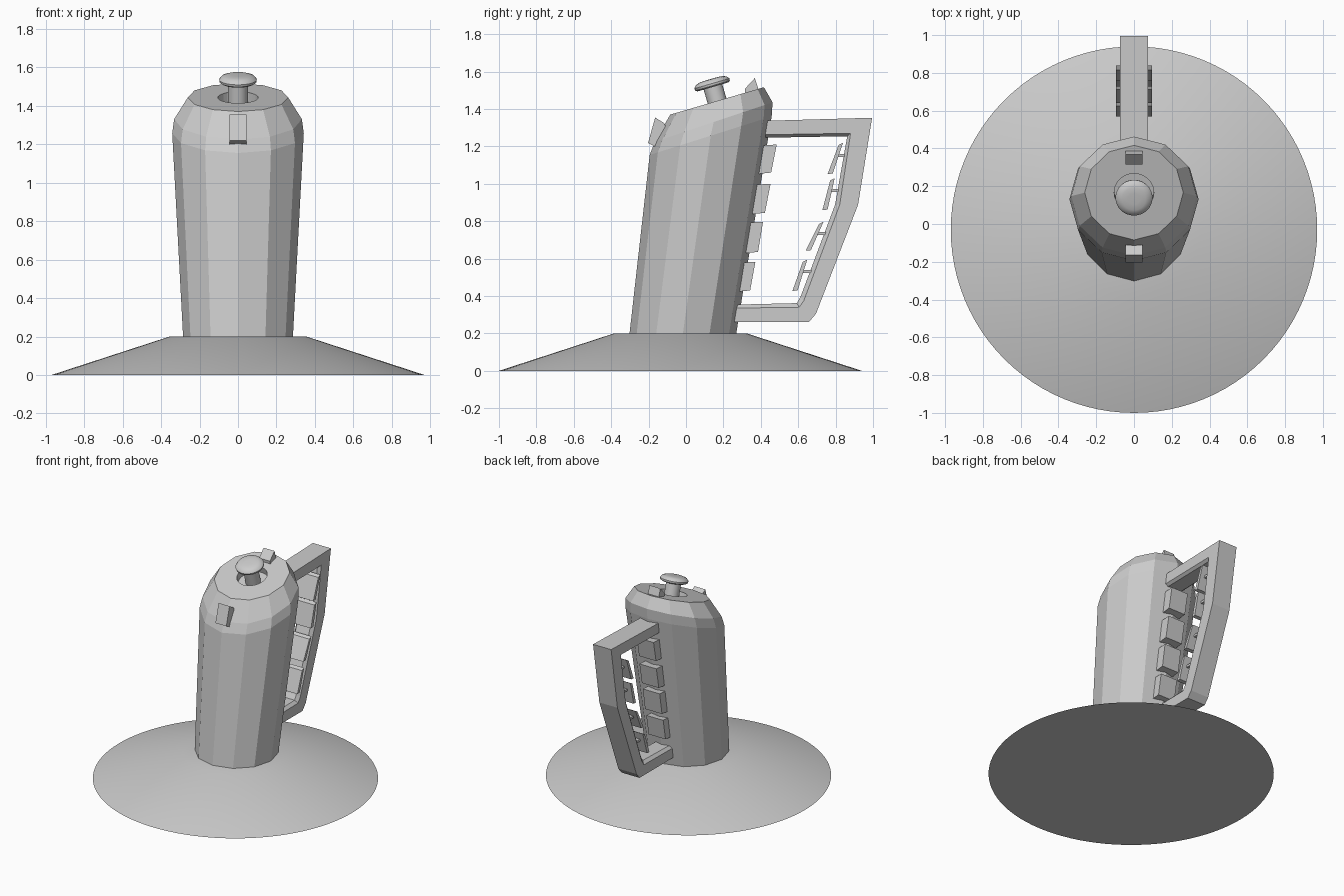
import bpy, bmesh
from math import sin, cos, pi, radians
from mathutils import Vector

if "Cube" in bpy.data.objects:
    bpy.data.objects.remove(bpy.data.objects["Cube"])

TILT = radians(16.3)
LID = Vector((0, 0.166, 1.443))          # centre of the sloping lid


def finish(name, bm, smooth=False):
    bmesh.ops.recalc_face_normals(bm, faces=bm.faces)
    me = bpy.data.meshes.new(name)
    bm.to_mesh(me)
    bm.free()
    ob = bpy.data.objects.new(name, me)
    bpy.context.collection.objects.link(ob)
    if smooth:
        bpy.ops.object.select_all(action='DESELECT')
        ob.select_set(True)
        bpy.context.view_layer.objects.active = ob
        bpy.ops.object.shade_smooth_by_angle(angle=radians(35))
    return ob


def loft(name, rings, sides, smooth=False):
    """Skin circles given as (centre, radius, tilt about x)."""
    bm = bmesh.new()
    loops = []
    for c, r, t in rings:
        loops.append([bm.verts.new(Vector(c) + Vector((r * cos(a), r * sin(a) * cos(t), r * sin(a) * sin(t))))
                      for a in (2 * pi * i / sides for i in range(sides))])
    for a, b in zip(loops, loops[1:]):
        for i in range(sides):
            j = (i + 1) % sides
            bm.faces.new((a[i], a[j], b[j], b[i]))
    bm.faces.new(loops[0])
    bm.faces.new(loops[-1])
    return finish(name, bm, smooth)


def slab(name, profile, half):
    """Extrude a side-view (y, z) outline across x."""
    bm = bmesh.new()
    a = [bm.verts.new((-half, y, z)) for y, z in profile]
    b = [bm.verts.new((half, y, z)) for y, z in profile]
    n = len(a)
    for i in range(n):
        j = (i + 1) % n
        bm.faces.new((a[i], a[j], b[j], b[i]))
    bm.faces.new(a)
    bm.faces.new(b)
    return finish(name, bm)


def on_lid(h):
    return LID + h * Vector((0, -sin(TILT), cos(TILT)))


# Conical base
loft("base", [((0, -0.03, 0), 0.97, 0), ((0, -0.03, 0.2), 0.355, 0)], 96, True)

# Twelve-sided leaning body with faceted shoulder
body = loft("body", [((0, -0.018, 0.19), 0.285, 0), ((0, 0.132, 1.257), 0.342, radians(17.5)),
                     ((0, 0.148, 1.33), 0.332, radians(18.5)), (LID, 0.261, TILT)], 12)

# Round recess in the lid
cutter = loft("lid_recess_cutter", [(on_lid(-0.05), 0.105, TILT), (on_lid(0.1), 0.105, TILT)], 32)
cutter.hide_render = True
cutter.hide_set(True)
cut = body.modifiers.new("recess", 'BOOLEAN')
cut.operation = 'DIFFERENCE'
cut.solver = 'EXACT'
cut.object = cutter

# Push knob: stem and domed cap
knob = [(-0.06, 0.052), (0.078, 0.052), (0.078, 0.085), (0.085, 0.096), (0.097, 0.098),
        (0.112, 0.086), (0.12, 0.062), (0.122, 0.03)]
loft("knob", [(on_lid(h), r, TILT) for h, r in knob], 32, True)

# Small blocks on the front shoulder and the back of the lid
slab("front_block", [(-0.203, 1.218), (-0.165, 1.354), (-0.117, 1.325), (-0.09, 1.27), (-0.158, 1.195)], 0.045)
slab("rear_block", [(0.315, 1.508), (0.368, 1.565), (0.386, 1.51), (0.386, 1.48), (0.32, 1.46)], 0.045)

# Handle: bent frame with chamfered inner edge, open towards the body
outer = [(0.40, 1.336), (0.995, 1.353), (0.92, 0.888), (0.695, 0.305), (0.658, 0.262), (0.23, 0.262)]
mid = [(0.40, 1.262), (0.880, 1.270), (0.822, 0.888), (0.630, 0.375), (0.605, 0.340), (0.23, 0.335)]
inner = [(0.40, 1.246), (0.862, 1.254), (0.797, 0.888), (0.612, 0.395), (0.592, 0.362), (0.23, 0.353)]
bm = bmesh.new()
sections = []
for o, m, i in zip(outer, mid, inner):
    pts = [(-0.075, o), (0.075, o), (0.075, m), (0.055, i), (-0.055, i), (-0.075, m)]
    sections.append([bm.verts.new((x, *p)) for x, p in pts])
for a, b in zip(sections, sections[1:]):
    for i in range(6):
        j = (i + 1) % 6
        bm.faces.new((a[i], a[j], b[j], b[i]))
bm.faces.new(sections[0])
bm.faces.new(sections[-1])
finish("handle", bm)

# Four pads up the back of the body: (outer top y, top z, outer bottom y, bottom z)
for k, (yt, zt, yb, zb) in enumerate([(0.485, 1.21, 0.455, 1.06), (0.452, 1.0, 0.422, 0.845),
                                      (0.412, 0.797, 0.385, 0.636), (0.371, 0.583, 0.343, 0.43)]):
    slab(f"body_pad_{k + 1}", [(yt, zt), (yb, zb), (yb - 0.075, zb - 0.008), (yt - 0.08, zt - 0.005)], 0.07)

# Four grip pads inside the handle, each held by a short peg
for k, (yt, zt, yb, zb, yp, zp) in enumerate([(0.84, 1.22, 0.785, 1.055, 0.87, 1.15),
                                              (0.795, 1.03, 0.757, 0.862, 0.84, 0.965),
                                              (0.735, 0.797, 0.668, 0.645, 0.77, 0.735),
                                              (0.648, 0.594, 0.597, 0.43, 0.69, 0.53)]):
    slab(f"grip_pad_{k + 1}", [(yt, zt), (yb, zb), (yb - 0.028, zb - 0.003), (yt - 0.024, zt - 0.012)], 0.095)
    ym = (yt + yb) / 2 - 0.01
    slab(f"grip_peg_{k + 1}", [(ym, zp - 0.008), (yp, zp - 0.008), (yp, zp + 0.008), (ym, zp + 0.008)], 0.06)
